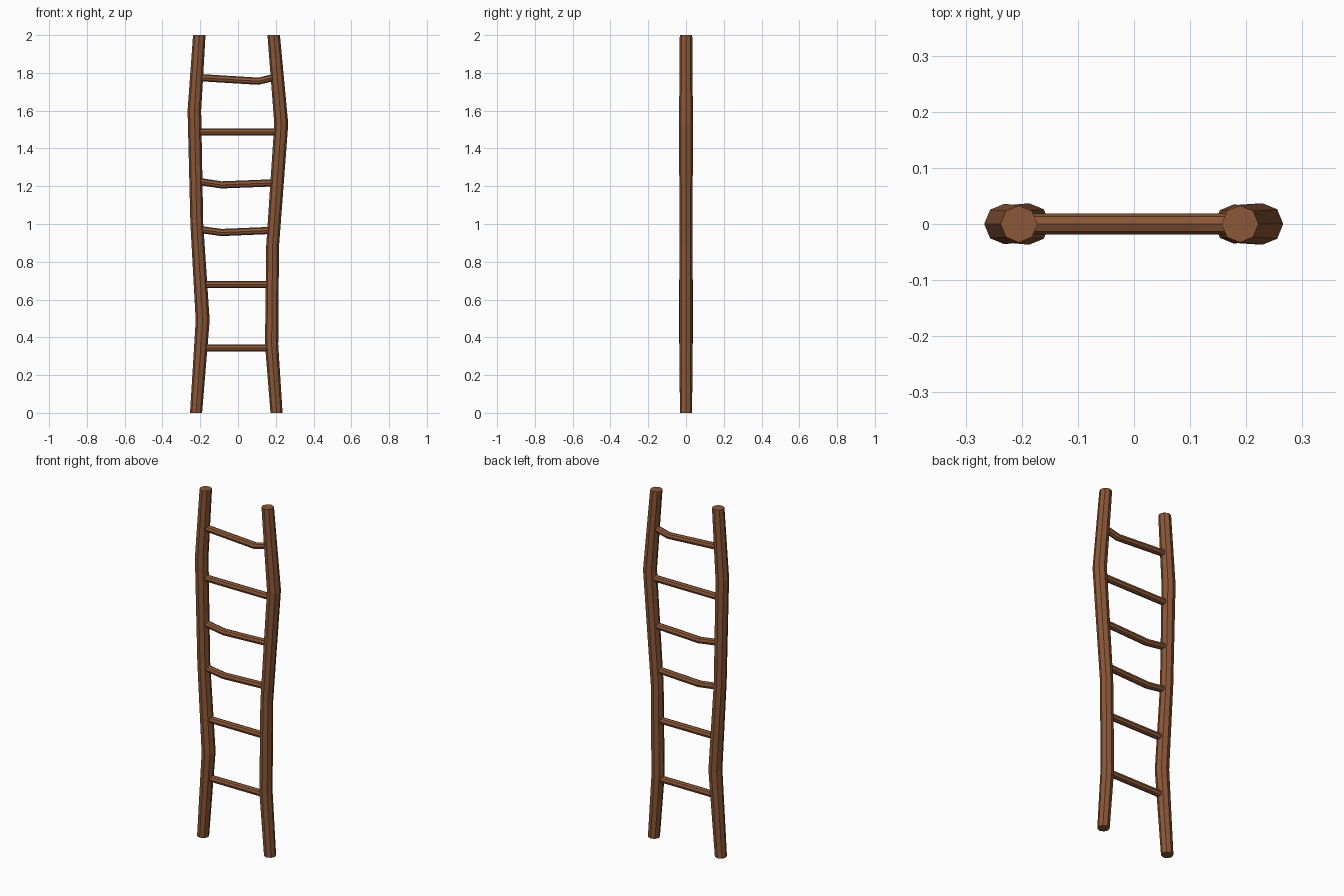
import bpy, bmesh, math
from mathutils import Vector

if "Cube" in bpy.data.objects:
    bpy.data.objects.remove(bpy.data.objects["Cube"])

SIDES = 8
wood = bpy.data.materials.new("brown_wood")
wood.diffuse_color = (0.26, 0.095, 0.038, 1)
wood.use_nodes = True
wood.node_tree.nodes["Principled BSDF"].inputs["Base Color"].default_value = wood.diffuse_color


def pole(name, path, u, v):
    """Octagonal pole: rings in the u/v plane at each (x, z, radius) of the path."""
    bm = bmesh.new()
    rings = []
    for x, z, r in path:
        ring = []
        for i in range(SIDES):
            a = math.tau * i / SIDES
            ring.append(bm.verts.new(Vector((x, 0, z)) + r * (math.cos(a) * u + math.sin(a) * v)))
        rings.append(ring)
    for lo, hi in zip(rings, rings[1:]):
        for i in range(SIDES):
            j = (i + 1) % SIDES
            bm.faces.new((lo[i], lo[j], hi[j], hi[i]))
    bm.faces.new(rings[0])
    bm.faces.new(rings[-1])
    bmesh.ops.recalc_face_normals(bm, faces=bm.faces)
    mesh = bpy.data.meshes.new(name)
    bm.to_mesh(mesh)
    bm.free()
    mesh.materials.append(wood)
    obj = bpy.data.objects.new(name, mesh)
    bpy.context.collection.objects.link(obj)


X, Y, Z = Vector((1, 0, 0)), Vector((0, 1, 0)), Vector((0, 0, 1))

# Crooked side rails
pole("left_rail", [(-0.222, 0, 0.032), (-0.187, 0.49, 0.037), (-0.218, 1.0, 0.034),
                   (-0.231, 1.6, 0.036), (-0.205, 2, 0.033)], X, Y)
pole("right_rail", [(0.204, 0, 0.032), (0.178, 0.36, 0.035), (0.183, 0.88, 0.034),
                    (0.229, 1.53, 0.037), (0.189, 2, 0.033)], X, Y)

# Rungs, some of them bent: (x, z) points with the ends inside the rails
rungs = [
    [(-0.175, 0.343), (0.16, 0.343)],
    [(-0.18, 0.68), (0.165, 0.68)],
    [(-0.195, 0.97), (-0.087, 0.955), (0.175, 0.966)],
    [(-0.205, 1.225), (-0.087, 1.207), (0.19, 1.218)],
    [(-0.21, 1.487), (0.205, 1.487)],
    [(-0.205, 1.775), (0.108, 1.756), (0.195, 1.777)],
]
for n, pts in enumerate(rungs, 1):
    pole(f"rung_{n}", [(x, z, 0.019) for x, z in pts], Y, Z)
